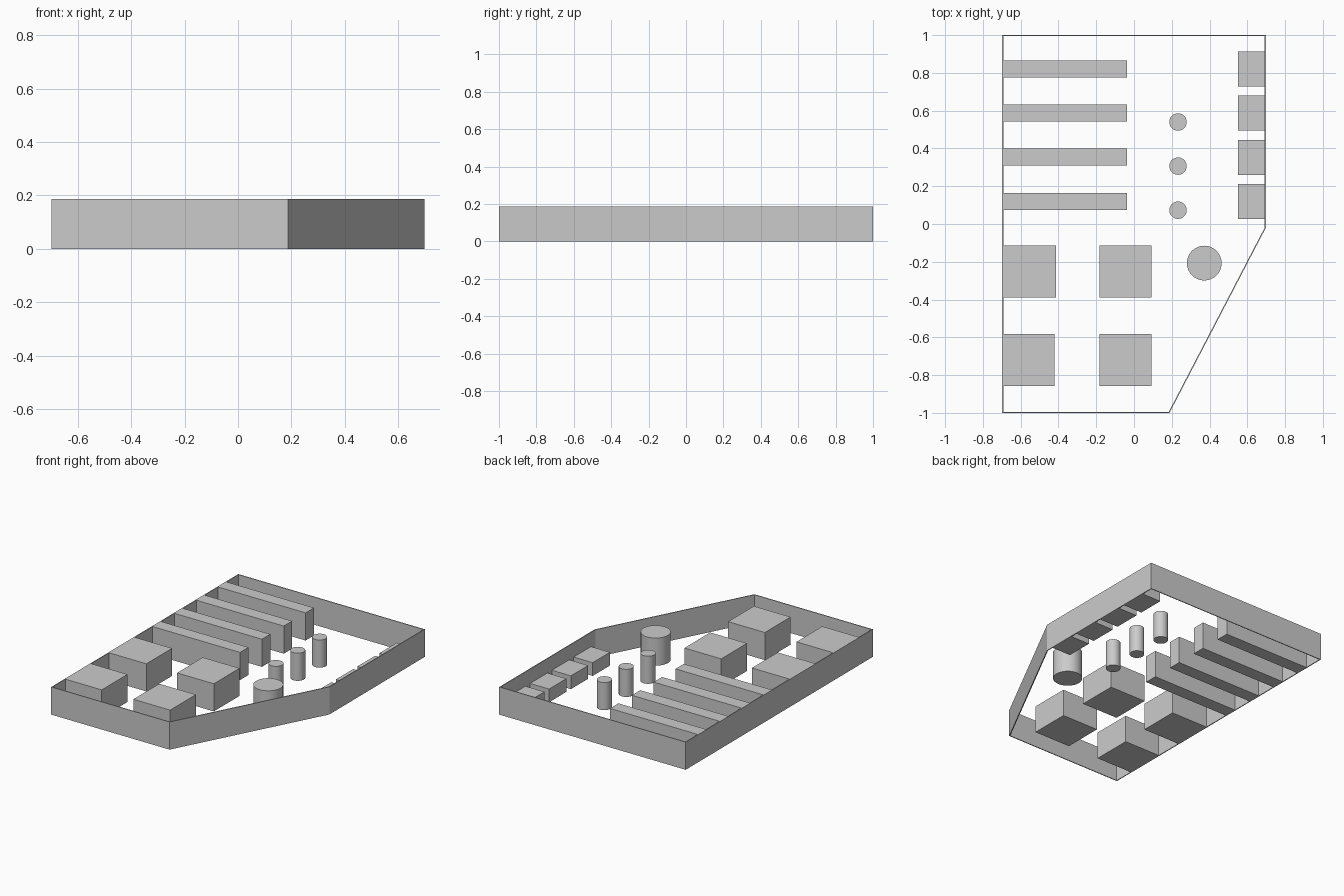
import bpy, bmesh

if "Cube" in bpy.data.objects:
    bpy.data.objects.remove(bpy.data.objects["Cube"])

H = 0.187      # wall and furniture height
PITCH = 0.2335 # spacing of repeated fittings


def box(name, x0, x1, y0, y1, h=H):
    bpy.ops.mesh.primitive_cube_add(size=1, location=((x0 + x1) / 2, (y0 + y1) / 2, h / 2))
    ob = bpy.context.object
    ob.name = name
    ob.scale = (x1 - x0, y1 - y0, h)
    bpy.ops.object.transform_apply(location=False, rotation=False, scale=True)


def cylinder(name, x, y, r):
    bpy.ops.mesh.primitive_cylinder_add(vertices=32, radius=r, depth=H, location=(x, y, H / 2))
    bpy.context.object.name = name
    bpy.ops.object.shade_smooth_by_angle()


# Thin perimeter wall with a cut-off corner, open at top and bottom
outline = [(-0.698, -1), (0.188, -1), (0.698, -0.02), (0.698, 1), (-0.698, 1)]
bm = bmesh.new()
floor = bm.faces.new([bm.verts.new((x, y, 0)) for x, y in outline])
bm.normal_update()
bmesh.ops.inset_region(bm, faces=[floor], thickness=0.006, use_even_offset=True, use_boundary=True)
bmesh.ops.delete(bm, geom=[floor], context='FACES_ONLY')
ext = bmesh.ops.extrude_face_region(bm, geom=bm.faces[:], use_keep_orig=True)
bmesh.ops.translate(bm, vec=(0, 0, H), verts=[v for v in ext['geom'] if isinstance(v, bmesh.types.BMVert)])
bmesh.ops.recalc_face_normals(bm, faces=bm.faces[:])
mesh = bpy.data.meshes.new("perimeter_wall")
bm.to_mesh(mesh)
bm.free()
bpy.context.collection.objects.link(bpy.data.objects.new("perimeter_wall", mesh))

# Long shelves along the left wall and low counters along the right wall
for i in range(4):
    y = 0.075 + i * PITCH
    box(f"shelf_{i + 1}", -0.692, -0.037, y, y + 0.09)
    y = 0.027 + i * PITCH
    box(f"low_counter_{i + 1}", 0.55, 0.692, y, y + 0.185, 0.09)

# Four square display blocks
box("block_front_left", -0.696, -0.42, -0.857, -0.582)
box("block_back_left", -0.692, -0.413, -0.39, -0.115)
box("block_front_right", -0.183, 0.092, -0.857, -0.582)
box("block_back_right", -0.183, 0.092, -0.39, -0.115)

# Round stands
for i in range(3):
    cylinder(f"small_stand_{i + 1}", 0.233, 0.073 + i * PITCH, 0.046)
cylinder("large_stand", 0.372, -0.207, 0.092)
